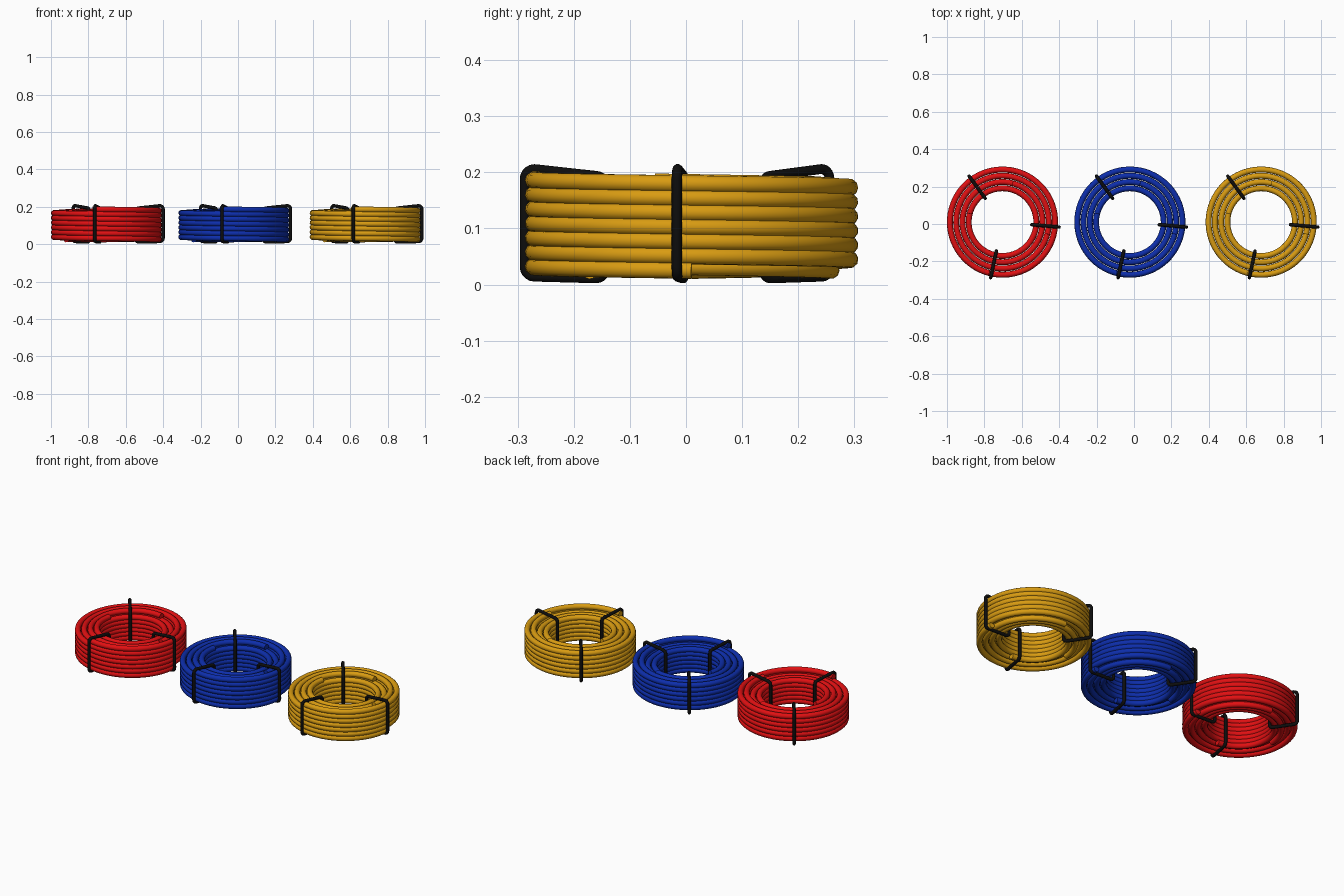
import bpy
import math

if "Cube" in bpy.data.objects:
    bpy.data.objects.remove(bpy.data.objects["Cube"])

TUBE = 0.0157        # hose radius
TIE = 0.009          # strap radius
CENTRE_Y = 0.01
TURNS = 6
STEPS = 60           # segments per turn


def material(name, rgb):
    mat = bpy.data.materials.new(name)
    mat.use_nodes = True
    colour = (*rgb, 1.0)
    mat.diffuse_color = colour
    bsdf = mat.node_tree.nodes["Principled BSDF"]
    bsdf.inputs["Base Color"].default_value = colour
    bsdf.inputs["Roughness"].default_value = 0.5
    return mat


def sweep(name, paths, radius, mat, location, closed=False):
    """Round tube along each path, turned into a smooth mesh."""
    curve = bpy.data.curves.new(name, "CURVE")
    curve.dimensions = "3D"
    curve.bevel_depth = radius
    curve.bevel_resolution = 3
    curve.use_fill_caps = not closed
    for path in paths:
        spline = curve.splines.new("POLY")
        spline.points.add(len(path) - 1)
        for point, co in zip(spline.points, path):
            point.co = (*co, 1.0)
        spline.use_cyclic_u = closed
    obj = bpy.data.objects.new(name, curve)
    obj.location = location
    bpy.context.collection.objects.link(obj)
    bpy.ops.object.select_all(action="DESELECT")
    obj.select_set(True)
    bpy.context.view_layer.objects.active = obj
    bpy.ops.object.convert(target="MESH")
    obj = bpy.context.object
    obj.data.materials.clear()
    obj.data.materials.append(mat)
    bpy.ops.object.shade_smooth_by_angle(angle=math.radians(50))
    return obj


def helix(radius, start, end, top, bottom):
    """Winding that descends counter-clockwise between two angles."""
    count = round((end - start) / 360 * STEPS)
    path = []
    for i in range(count + 1):
        t = i / count
        a = math.radians(start + (end - start) * t)
        path.append((radius * math.cos(a), radius * math.sin(a),
                     top + (bottom - top) * t))
    return path


def strap_loop(angle):
    """Rounded loop around the winding, in the radial plane."""
    # corners as (radial, height): inner bottom, outer bottom, outer top, inner top
    corners = [(0.157, 0.011), (0.304, 0.014), (0.304, 0.206), (0.157, 0.194)]
    r = 0.018
    a = math.radians(angle)
    path = []
    for i, (u, z) in enumerate(corners):
        cu = u + (r if u < 0.2 else -r)
        cz = z + (r if z < 0.1 else -r)
        for k in range(6):
            b = math.radians(180 + 90 * i + 18 * k)
            ru, rz = cu + r * math.cos(b), cz + r * math.sin(b)
            path.append((ru * math.cos(a), ru * math.sin(a), rz))
    return path


black = material("strap black", (0.004, 0.004, 0.004))
coils = [
    ("red", -0.703, material("hose red", (0.75, 0.005, 0.006))),
    ("blue", -0.022, material("hose blue", (0.004, 0.027, 0.41))),
    ("yellow", 0.68, material("hose yellow", (0.69, 0.33, 0.006))),
]

for colour, x, mat in coils:
    place = (x, CENTRE_Y, 0)

    # four nested windings, the inner ones sitting slightly lower at the top
    layers = []
    for n in range(4):
        start = -105 + 90 * n
        layers.append(helix(0.2815 - 0.0335 * n, start,
                            start + 105 + 360 * TURNS,
                            0.187 - 0.004 * n, 0.0255))
    sweep(colour + "_hose_coil", layers, TUBE, mat, place)

    # three straps
    for number, angle in enumerate((-5, 126, 258), 1):
        sweep(f"{colour}_strap_{number}", [strap_loop(angle)], TIE, black,
              place, closed=True)
